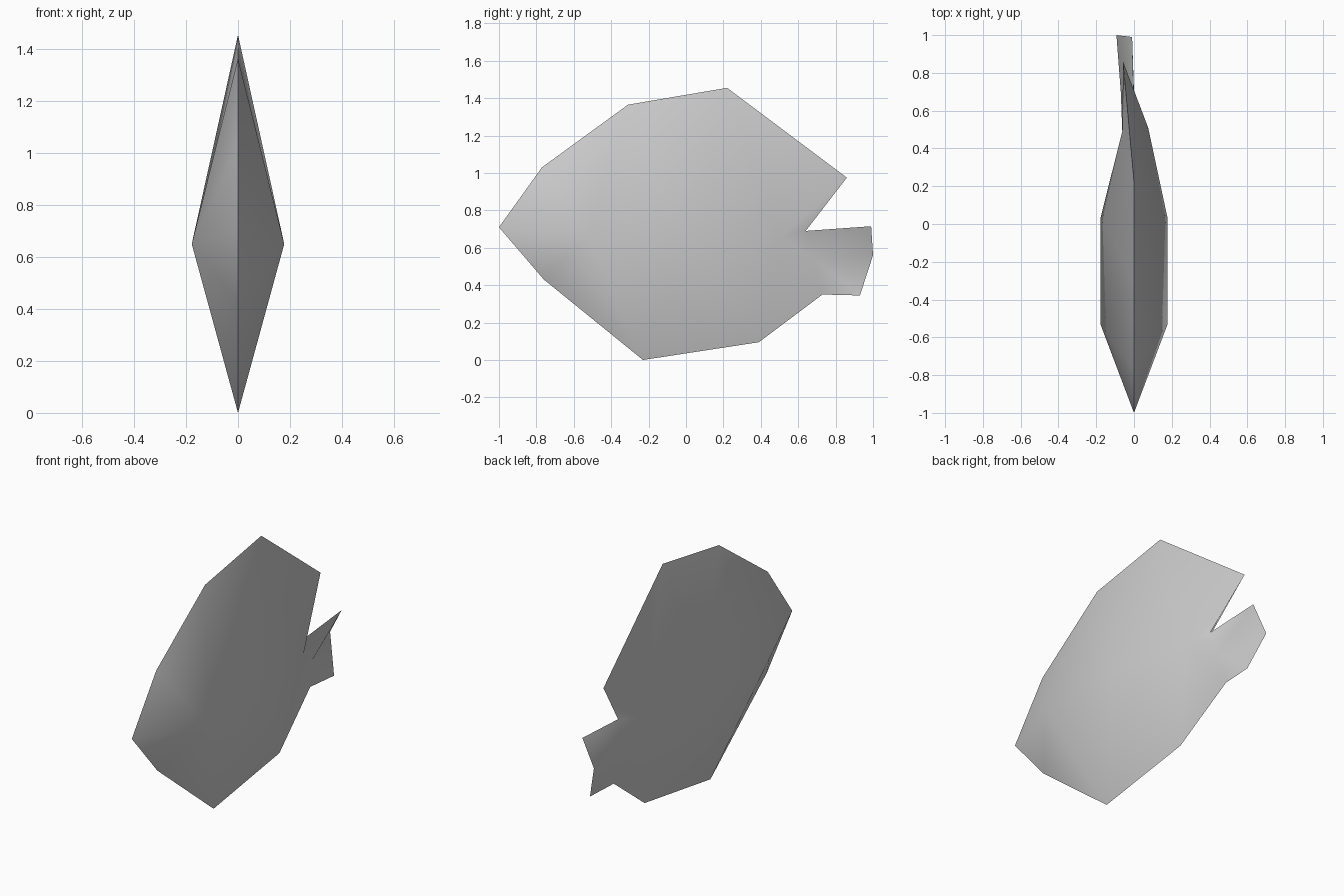
import bpy, bmesh, math

cube = bpy.data.objects.get("Cube")
if cube:
    bpy.data.objects.remove(cube)

# Plain grey skin
skin = bpy.data.materials.new("light_grey")
skin.use_nodes = True
grey = (0.6, 0.6, 0.6, 1)
skin.diffuse_color = grey
skin.node_tree.nodes["Principled BSDF"].inputs["Base Color"].default_value = grey

# Outline of the fish, from the nose over the back, around the tail and along the belly
outline = {
    "nose": (0, -1, .71), "brow": (0, -.77, 1.03), "back": (0, -.31, 1.365),
    "crest": (0, .22, 1.455), "fin_tip": (-.058, .86, .975), "notch": (0, .64, .69),
    "tail_top": (-.01, .99, .715), "tail_mid": (-.093, 1, .56),
    "tail_low": (-.018, .93, .345), "tail_root": (-.035, .73, .35),
    "vent": (0, .39, .095), "belly": (0, -.23, 0), "chin": (0, -.76, .43),
}

# Flank ridges: the hind end bends towards -x
flanks = [
    {"gill": (.178, -.53, .65), "side": (.178, .03, .65),
     "hip": (.075, .51, .66), "stem": (0, .7, .53)},
    {"gill": (-.178, -.53, .65), "side": (-.178, .03, .65),
     "hip": (-.062, .49, .66), "stem": (-.07, .7, .53)},
]

# Each ridge point fans out to a run of outline points
fans = {
    "gill": ["belly chin nose brow back"],
    "side": ["back crest", "vent belly"],
    "hip": ["crest fin_tip notch", "tail_root vent"],
    "stem": ["notch tail_top tail_mid tail_low tail_root"],
}
# Triangles joining neighbouring ridge points to the outline
links = ["gill back side", "side crest hip", "hip notch stem",
         "gill belly side", "side vent hip", "hip tail_root stem"]

bm = bmesh.new()
rim = {name: bm.verts.new(co) for name, co in outline.items()}
for flank in flanks:
    verts = dict(rim)
    verts.update({name: bm.verts.new(co) for name, co in flank.items()})
    for centre, runs in fans.items():
        for run in runs:
            names = run.split()
            for a, b in zip(names, names[1:]):
                bm.faces.new((verts[centre], verts[a], verts[b]))
    for link in links:
        bm.faces.new([verts[name] for name in link.split()])
bmesh.ops.recalc_face_normals(bm, faces=bm.faces)

mesh = bpy.data.meshes.new("fish_body")
bm.to_mesh(mesh)
bm.free()
mesh.materials.append(skin)
fish = bpy.data.objects.new("fish_body", mesh)
bpy.context.collection.objects.link(fish)

# Smooth flanks with a crisp outline
bpy.ops.object.select_all(action="DESELECT")
fish.select_set(True)
bpy.context.view_layer.objects.active = fish
bpy.ops.object.shade_smooth_by_angle(angle=math.radians(75))
